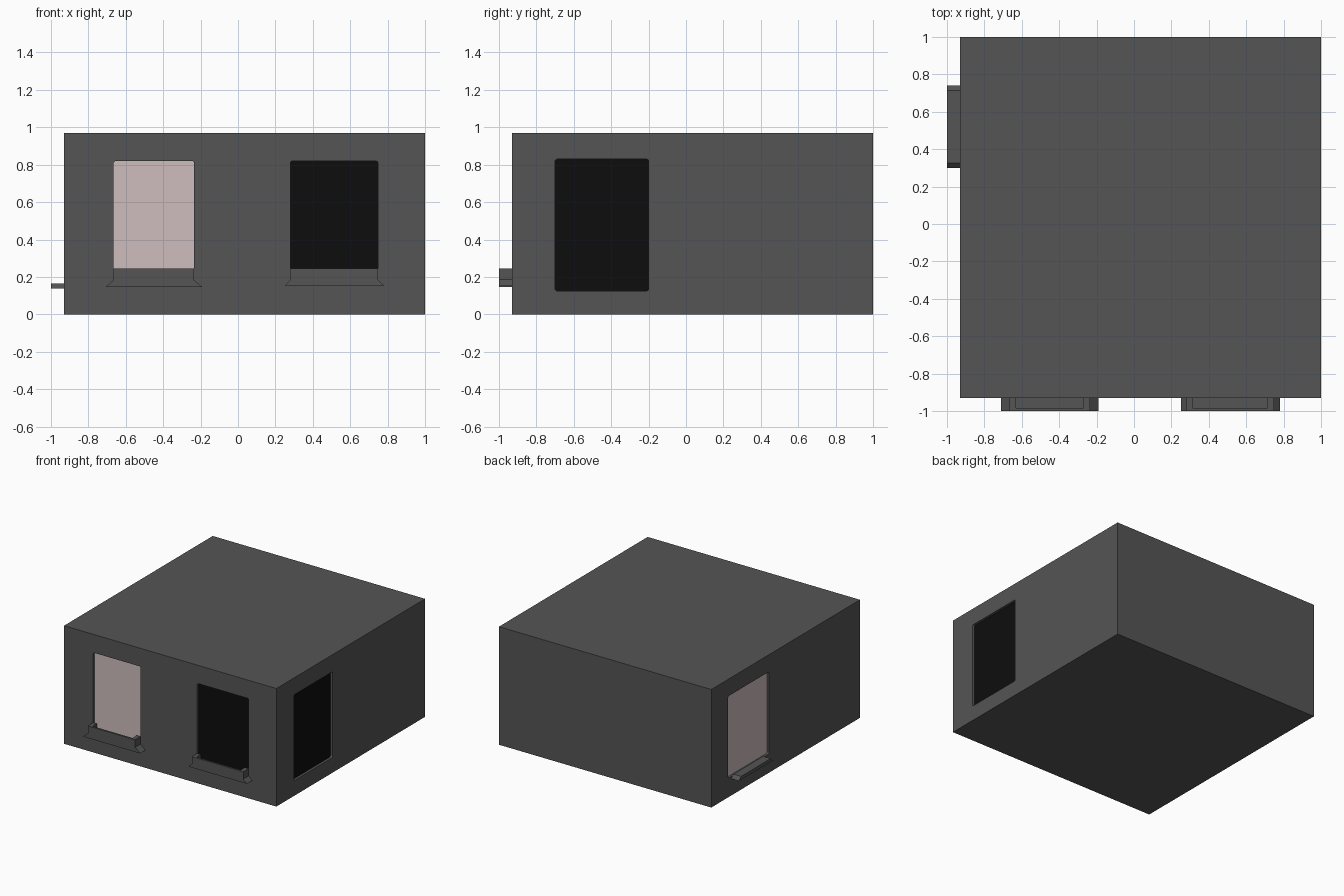
import bpy, bmesh, math

if "Cube" in bpy.data.objects:
    bpy.data.objects.remove(bpy.data.objects["Cube"])


def material(name, rgb):
    m = bpy.data.materials.new(name)
    m.diffuse_color = (*rgb, 1.0)
    m.use_nodes = True
    m.node_tree.nodes["Principled BSDF"].inputs["Base Color"].default_value = m.diffuse_color
    return m


GREY = material("wall grey", (0.09, 0.09, 0.09))
BLACK = material("dark glass", (0.004, 0.004, 0.004))
PINK = material("pale pink glass", (0.62, 0.51, 0.51))


def prism(name, pts, axis, a, b, mat):
    """Extrude a (u, z) profile along x or y, from a to b."""
    bm = bmesh.new()
    place = (lambda u, z, d: (u, d, z)) if axis == "y" else (lambda u, z, d: (d, u, z))
    rings = [[bm.verts.new(place(u, z, d)) for u, z in pts] for d in (a, b)]
    bm.faces.new(rings[0])
    bm.faces.new(rings[1])
    n = len(pts)
    for i in range(n):
        j = (i + 1) % n
        bm.faces.new((rings[0][i], rings[0][j], rings[1][j], rings[1][i]))
    bmesh.ops.recalc_face_normals(bm, faces=bm.faces)
    me = bpy.data.meshes.new(name)
    bm.to_mesh(me)
    bm.free()
    me.materials.append(mat)
    ob = bpy.data.objects.new(name, me)
    bpy.context.collection.objects.link(ob)
    return ob


def rect(u0, u1, z0, z1):
    return [(u0, z0), (u1, z0), (u1, z1), (u0, z1)]


def rounded(u0, u1, z0, z1, r=0.012, steps=3):
    pts = []
    corners = [(u1 - r, z1 - r), (u0 + r, z1 - r), (u0 + r, z0 + r), (u1 - r, z0 + r)]
    for k, (cu, cz) in enumerate(corners):
        for s in range(steps + 1):
            t = math.pi / 2 * (k + s / steps)
            pts.append((cu + r * math.cos(t), cz + r * math.sin(t)))
    return pts


def cut(target, cutter):
    """Subtract the cutter, then discard it."""
    cutter.hide_render = True
    mod = target.modifiers.new("cut", "BOOLEAN")
    mod.operation = "DIFFERENCE"
    mod.solver = "EXACT"
    mod.object = cutter
    bpy.context.view_layer.objects.active = target
    bpy.ops.object.modifier_apply(modifier=mod.name)
    bpy.data.objects.remove(cutter)


# Main block
walls = prism("walls", rect(-0.93, 1.0, 0.0, 0.97), "y", -0.93, 1.0, GREY)

# Windows: name, wall axis, wall position, inward direction, opening, glass
WINDOWS = [
    ("front_left_window", "y", -0.93, 1, (-0.665, -0.235, 0.17, 0.82), PINK),
    ("front_right_window", "y", -0.93, 1, (0.28, 0.748, 0.17, 0.82), BLACK),
    ("right_window", "x", 1.0, -1, (-0.70, -0.20, 0.125, 0.83), BLACK),
    ("left_window", "x", -0.93, 1, (0.25, 0.78, 0.155, 0.83), PINK),
]
for name, axis, wall, inward, opening, glass in WINDOWS:
    shape = rounded(*opening)
    cut(walls, prism("cutter", shape, axis, wall - 0.05 * inward, wall + 0.028 * inward, GREY))
    prism(name, shape, axis, wall + 0.020 * inward, wall + 0.0285 * inward, glass)


# Front window boxes: flared foot with an open trough above
def window_box(name, foot0, foot1, box0, box1, z0, z1, z2):
    outline = [(foot0, z0), (foot1, z0), (box1, z1), (box1, z2), (box0, z2), (box0, z1)]
    box = prism(name, outline, "y", -1.0, -0.93, GREY)
    cut(box, prism("cutter", rect(box0 + 0.033, box1 - 0.035, z1, 0.3), "y", -0.985, -0.9, GREY))


window_box("front_left_sill", -0.71, -0.19, -0.665, -0.235, 0.145, 0.183, 0.245)
window_box("front_right_sill", 0.25, 0.78, 0.28, 0.748, 0.155, 0.185, 0.245)

# Left window sill
prism("left_sill", [(0.30, 0.138), (0.74, 0.138), (0.713, 0.165), (0.327, 0.165)],
      "x", -1.0, -0.93, GREY)
